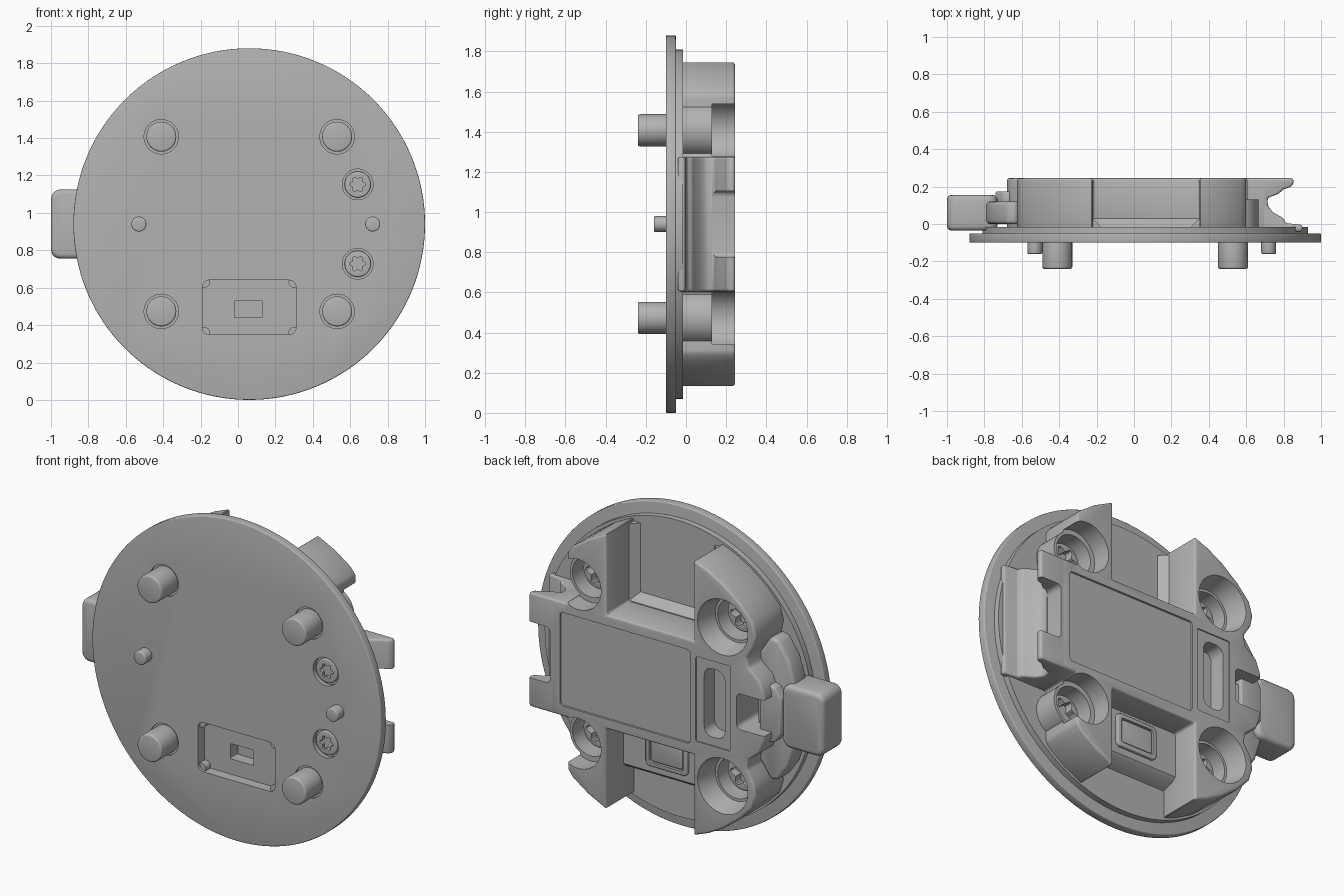
import bpy, bmesh, math
from mathutils import Vector

cube = bpy.data.objects.get("Cube")
if cube:
    bpy.data.objects.remove(cube, do_unlink=True)

grey = bpy.data.materials.new("plain grey")
grey.use_nodes = True
grey.diffuse_color = (0.45, 0.45, 0.45, 1)
grey.node_tree.nodes["Principled BSDF"].inputs["Base Color"].default_value = grey.diffuse_color

CX, CZ = 0.06, 0.94            # centre of the round plate
POST_X, POST_H = (-0.41, 0.53), 0.467


def place(axis, u, v, w):
    """Profile (u, v) and depth w to x, y, z; profile heights count from CZ."""
    if axis == "y":
        return Vector((u, w, CZ + v))
    if axis == "z":
        return Vector((u, v, CZ + w))
    return Vector((w, u, CZ + v))


def prism(name, pts, lo, hi, axis="y", bevel=0, top_scale=None):
    """Extrude a closed profile, optionally with a scaled far end."""
    bm = bmesh.new()
    n = len(pts)
    mid = [sum(p[i] for p in pts) / n for i in (0, 1)]
    s = top_scale or 1
    a = [bm.verts.new(place(axis, u, v, lo)) for u, v in pts]
    b = [bm.verts.new(place(axis, mid[0] + (u - mid[0]) * s,
                            mid[1] + (v - mid[1]) * s, hi)) for u, v in pts]
    bm.faces.new(a)
    bm.faces.new(b[::-1])
    for i in range(n):
        j = (i + 1) % n
        bm.faces.new((a[i], b[i], b[j], a[j]))
    bmesh.ops.recalc_face_normals(bm, faces=bm.faces)
    mesh = bpy.data.meshes.new(name)
    bm.to_mesh(mesh)
    bm.free()
    mesh.materials.append(grey)
    ob = bpy.data.objects.new(name, mesh)
    bpy.context.collection.objects.link(ob)
    if bevel:
        m = ob.modifiers.new("bevel", "BEVEL")
        m.width, m.segments, m.limit_method = bevel, 3, "ANGLE"
        m.angle_limit = math.radians(35)
    return ob


def circle(x, h, r, n=48, lobe=0):
    """Round outline; lobe turns it into a six-lobed star."""
    out = []
    for i in range(n):
        t = math.tau * i / n
        q = r * (1 + lobe * math.cos(6 * t))
        out.append((x + q * math.cos(t), h + q * math.sin(t)))
    return out


def rounded(x0, x1, h0, h1, r, n=5):
    out = []
    for k, (x, h) in enumerate(((x1 - r, h1 - r), (x0 + r, h1 - r),
                                (x0 + r, h0 + r), (x1 - r, h0 + r))):
        for i in range(n + 1):
            t = (k + i / n) * math.pi / 2
            out.append((x + r * math.cos(t), h + r * math.sin(t)))
    return out


def mirror(half):
    """Complete an upper half outline below the centre line."""
    return half + [(x, -h) for x, h in reversed(half) if h > 0]


def finish(ob, cutters=()):
    """Apply bevel and cuts, then shade."""
    for c in cutters:
        m = ob.modifiers.new("cut", "BOOLEAN")
        m.operation, m.solver, m.object = "DIFFERENCE", "EXACT", c
    bpy.ops.object.select_all(action="DESELECT")
    bpy.context.view_layer.objects.active = ob
    ob.select_set(True)
    for m in list(ob.modifiers):
        bpy.ops.object.modifier_apply(modifier=m.name)
    for c in cutters:
        bpy.data.objects.remove(c, do_unlink=True)
    bpy.ops.object.shade_smooth_by_angle(angle=math.radians(32))
    return ob


def window():
    return prism("cutter", rounded(-0.19, 0.31, -0.59, -0.3, 0.035), -0.3, -0.04)


def small_hole():
    return prism("cutter", rounded(-0.02, 0.13, -0.5, -0.41, 0.005), -0.3, 0.03)


corners = [(x, s * POST_H) for x in POST_X for s in (1, -1)]

# Round plate with sockets for posts, screws and the window
cuts = [window(), small_hole()]
cuts += [prism("cutter", circle(x, h, 0.092), -0.2, -0.088) for x, h in corners]
cuts += [prism("cutter", circle(0.64, s * 0.212, 0.082), -0.2, -0.075) for s in (1, -1)]
finish(prism("round_plate", circle(CX, 0, 0.94, 128), -0.1, -0.05, bevel=0.006), cuts)
finish(prism("inner_step", circle(CX, 0, 0.87, 128), -0.06, -0.015), [window(), small_hole()])

# Main housing: bridge, four arms and the bulge beside the lever
half = [(-0.68, 0), (-0.68, 0.13), (-0.65, 0.21), (-0.575, 0.27), (-0.565, 0.33),
        (-0.61, 0.4), (-0.625, 0.47), (-0.6, 0.55), (-0.52, 0.635), (-0.41, 0.72),
        (-0.31, 0.775), (-0.22, 0.81), (-0.22, 0.335), (0.35, 0.335), (0.35, 0.81),
        (0.47, 0.75), (0.57, 0.68), (0.6, 0.64), (0.6, 0.335), (0.71, 0.335), (0.71, 0)]
housing = prism("housing", mirror(half[:-1] + [(0.71, 0.1)]), -0.03, 0.245, bevel=0.014)
cuts = [prism("cutter", rounded(-0.2, 0.65, -0.275, 0.275, 0.02), 0.233, 0.4),
        prism("cutter", rounded(-0.46, -0.235, -0.25, 0.25, 0.01), 0.238, 0.4),
        prism("cutter", rounded(-0.42, -0.285, -0.2, 0.2, 0.05), 0.14, 0.4),
        prism("cutter", rounded(-0.9, -0.5, -0.105, 0.105, 0.03), 0.03, 0.4)]
for x, h in corners:
    cuts.append(prism("cutter", circle(x, h, 0.12), 0.0, 0.4))
    if x < 0:
        cuts.append(prism("cutter", circle(x, h, 0.135), 0.12, 0.3, top_scale=1.3))
    else:
        cuts.append(prism("cutter", circle(x, h, 0.148), 0.13, 0.4))
finish(housing, cuts)

# Low collars around the two outer screw wells
for s in (1, -1):
    finish(prism("screw_collar", circle(0.53, s * POST_H, 0.135), -0.03, 0.13),
           [prism("cutter", circle(0.53, s * POST_H, 0.118), 0.0, 0.4)])

# Clip on the +x side: overhanging jaws above a broad foot
clip = [(0.6, -0.04), (0.9, -0.04), (0.9, -0.005), (0.81, 0.005), (0.8, 0.03),
        (0.74, 0.065), (0.715, 0.1), (0.715, 0.14), (0.77, 0.16), (0.8, 0.185),
        (0.84, 0.2), (0.855, 0.22), (0.85, 0.245), (0.6, 0.245)]
finish(prism("clip_jaws", clip, -0.335, 0.335, axis="z", bevel=0.012),
       [prism("cutter", rounded(0.712, 1.1, -0.165, 0.165, 0.03), 0.13, 0.4),
        prism("cutter", rounded(0.5, 0.65, -0.275, 0.275, 0.02), 0.233, 0.4)])

# Sloped foot of the upper pocket
finish(prism("pocket_slope", [(-0.03, 0.3), (0.03, 0.3), (0.03, 0.34), (-0.015, 0.385),
                              (-0.03, 0.385)], -0.22, 0.35, axis="x"))
for x, d in ((-0.22, 1), (0.35, -1)):
    finish(prism("pocket_side_slope", [(x - d * 0.02, -0.03), (x - d * 0.02, 0.03), (x, 0.03),
                                       (x + d * 0.045, -0.015), (x + d * 0.045, -0.03)],
                 0.33, 0.79, axis="z"))

# Raised box in the lower pocket with a framed button
finish(prism("lower_box", [(-0.03, -0.65), (0.06, -0.62), (0.08, -0.6), (0.08, -0.3),
                           (-0.03, -0.3)], -0.22, 0.35, axis="x"), [small_hole()])
finish(prism("button_frame", rounded(-0.075, 0.195, -0.56, -0.36, 0.025), 0.07, 0.1, bevel=0.006),
       [prism("cutter", rounded(-0.05, 0.17, -0.535, -0.385, 0.015), 0.085, 0.2)])
finish(prism("button", rounded(-0.043, 0.163, -0.528, -0.392, 0.012), 0.07, 0.096, bevel=0.004))

# Window corner clips
for x in (-0.18, 0.3):
    for h in (-0.58, -0.31):
        finish(prism("window_corner", circle(x, h, 0.03, 20), -0.085, -0.035))

# Posts at the front, star screws at the back
for x, h in corners:
    finish(prism("post", circle(x, h, 0.08), -0.24, -0.05, bevel=0.01))
    finish(prism("back_screw", circle(x, h, 0.1), -0.02, 0.06, bevel=0.012),
           [prism("cutter", circle(x, h, 0.066, 72, 0.22), 0.01, 0.2)])

# Small locating pins
for x in (-0.53, 0.72):
    finish(prism("locating_pin", circle(x, 0, 0.04, 32), -0.16, -0.05, bevel=0.008))

# Star screws at the front
for s in (1, -1):
    finish(prism("front_screw", circle(0.64, s * 0.212, 0.07), -0.092, -0.05, bevel=0.006),
           [prism("cutter", circle(0.64, s * 0.212, 0.036, 72, 0.2), -0.2, -0.065)])

# Release lever: rounded tab, neck and curved wings
finish(prism("lever_tab", rounded(-1.0, -0.73, -0.185, 0.185, 0.05), -0.035, 0.155, bevel=0.025))
finish(prism("lever_neck", rounded(-0.8, -0.57, -0.085, 0.085, 0.02), 0.0, 0.15, bevel=0.012))
wing = [(-0.79, 0.18), (-0.75, 0.31), (-0.68, 0.41), (-0.63, 0.42), (-0.55, 0.3)]
finish(prism("lever_wings", mirror(wing), 0.0, 0.12, bevel=0.02))
finish(prism("lever_ledge", mirror([(-0.74, 0.1), (-0.7, 0.16), (-0.6, 0.18)]), 0.1, 0.175, bevel=0.01))
